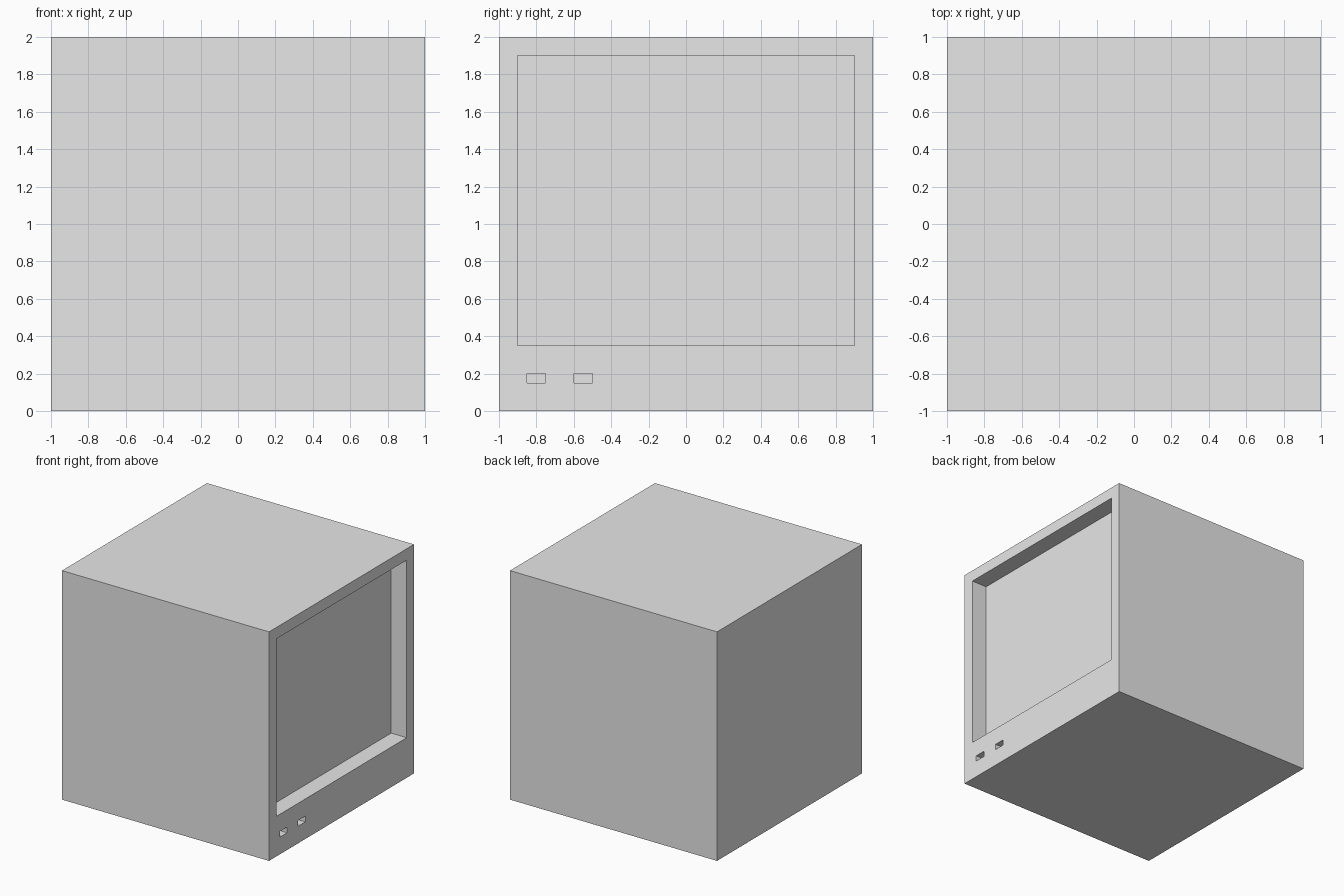
import bpy

# Remove the default object
default = bpy.data.objects.get("Cube")
if default:
    bpy.data.objects.remove(default, do_unlink=True)

# Single plain colour
grey = bpy.data.materials.new("light_grey")
grey.use_nodes = True
colour = (0.8, 0.8, 0.8, 1)
grey.diffuse_color = colour
grey.node_tree.nodes["Principled BSDF"].inputs["Base Color"].default_value = colour


def box(name, low, high):
    """Axis-aligned box between two corners."""
    centre = [(a + b) / 2 for a, b in zip(low, high)]
    bpy.ops.mesh.primitive_cube_add(size=1, location=centre)
    obj = bpy.context.object
    obj.name = name
    obj.scale = [b - a for a, b in zip(low, high)]
    bpy.ops.object.transform_apply(location=True, rotation=False, scale=True)
    obj.data.materials.append(grey)
    return obj


def recess(body, name, y_range, z_range, depth):
    """Cut a rectangular pocket into the +x side of the body."""
    cutter = box(name, (1 - depth, y_range[0], z_range[0]),
                 (1.1, y_range[1], z_range[1]))
    cutter.hide_render = True
    cut = body.modifiers.new(name, "BOOLEAN")
    cut.operation = "DIFFERENCE"
    cut.solver = "EXACT"
    cut.object = cutter
    bpy.context.view_layer.objects.active = body
    bpy.ops.object.modifier_apply(modifier=cut.name)
    bpy.data.objects.remove(cutter, do_unlink=True)


# Cubic housing
housing = box("housing", (-1, -1, 0), (1, 1, 2))

# Sunken screen
recess(housing, "screen_recess", (-0.9, 0.9), (0.35, 1.9), 0.15)

# Two small slots below the screen
for y in (-0.85, -0.6):
    recess(housing, "button_slot", (y, y + 0.1), (0.15, 0.2), 0.15)
